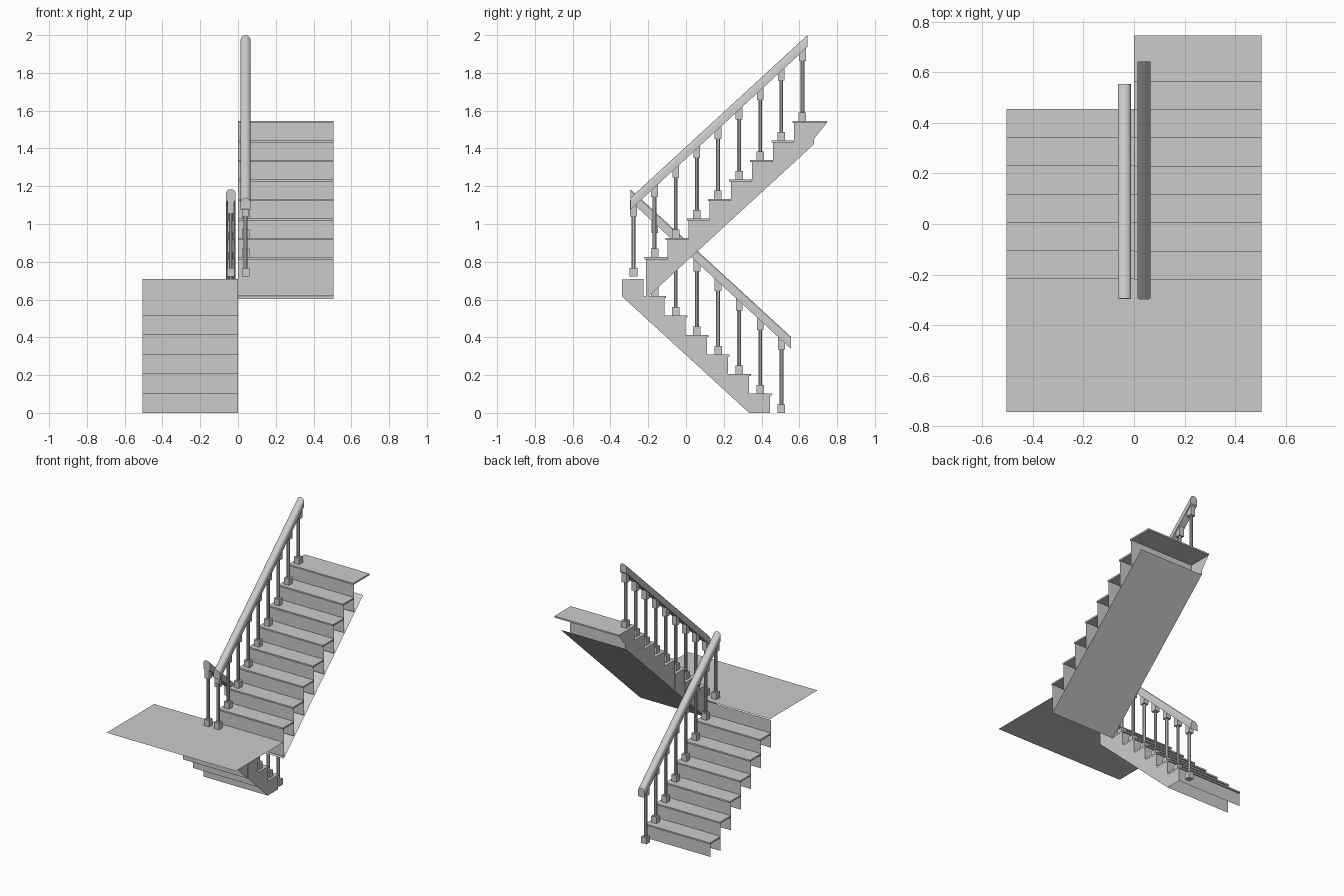
import bpy, math

if "Cube" in bpy.data.objects:
    bpy.data.objects.remove(bpy.data.objects["Cube"])

RISE, RUN = 0.103, 0.112     # one step
WIDTH, LAND_Z = 0.505, 0.721
THICK = 0.011                # tread thickness
SLOPE = RISE / RUN


def mesh(name, verts, faces):
    me = bpy.data.meshes.new(name)
    me.from_pydata(verts, [], faces)
    me.update()
    ob = bpy.data.objects.new(name, me)
    bpy.context.collection.objects.link(ob)
    return ob


def prism(name, ring_a, ring_b):
    """Closed solid between two matching rings."""
    n = len(ring_a)
    faces = [(i, (i + 1) % n, n + (i + 1) % n, n + i) for i in range(n)]
    faces += [tuple(reversed(range(n))), tuple(range(n, 2 * n))]
    return mesh(name, ring_a + ring_b, faces)


def box(name, x0, x1, y0, y1, z0, z1):
    ring = [(x0, y0), (x1, y0), (x1, y1), (x0, y1)]
    return prism(name, [(x, y, z0) for x, y in ring], [(x, y, z1) for x, y in ring])


def sheet(name, x0, x1, a, b):
    """Thin panel across x between two (y, z) points."""
    return mesh(name, [(x0, *a), (x1, *a), (x1, *b), (x0, *b)], [(0, 1, 2, 3)])


def flight(name, x0, x1, y0, z0, d, count, top_tread):
    """Treads, double-height risers; d is the climbing direction in y."""
    for i in range(count):
        nose, z = y0 + d * RUN * i, z0 + RISE * (i + 1)
        riser = nose + d * 0.009
        sheet(name + "_riser", x0, x1, (riser, max(0, z - 2 * RISE)), (riser, z - THICK))
        if i < count - 1 or top_tread:
            depth = top_tread if i == count - 1 else RUN + 0.009
            ya, yb = sorted((nose, nose + d * depth))
            box(name + "_tread", x0, x1, ya, yb, z - THICK, z)


def side_wall(name, x, y0, z0, d, count, tail):
    """Stepped inner wall; tail closes the outline at the top."""
    pts = []
    for i in range(count):
        y, z = y0 + d * (RUN * i + 0.009), z0 + RISE * i
        pts += [(y, max(0, z - THICK)), (y, z + RISE - THICK)]
    pts += tail
    mesh(name, [(x, *p) for p in pts], [tuple(range(len(pts)))])


def handrail(name, xc, ya, yb, za, zb):
    """Round-topped rail with plumb-cut ends; z is the underside."""
    r = 0.026
    prof = [(-r, 0), (r, 0)] + [(r * math.cos(t * math.pi / 10),
            0.037 + r * math.sin(t * math.pi / 10)) for t in range(11)]
    ob = prism(name, [(xc + x, ya, za + z) for x, z in prof],
               [(xc + x, yb, zb + z) for x, z in prof])
    bpy.context.view_layer.objects.active = ob
    ob.select_set(True)
    bpy.ops.object.shade_smooth_by_angle(angle=math.radians(35))
    ob.select_set(False)


def baluster(xc, y, z, top, d):
    """Square foot, slim shaft and square head cut to the rail slope."""
    box("baluster_foot", xc - .02, xc + .02, y - .02, y + .02, z, z + .045)
    ring = [(xc + .011 * math.cos((k + .5) * math.pi / 4),
             y + .011 * math.sin((k + .5) * math.pi / 4)) for k in range(8)]
    prism("baluster_shaft", [(*p, z + .045) for p in ring], [(*p, top - .045) for p in ring])
    h = .018
    ring = [(xc - h, y - h), (xc + h, y - h), (xc + h, y + h), (xc - h, y + h)]
    prism("baluster_head", [(*p, top - .05) for p in ring],
          [(*p, top + .004 + d * SLOPE * (p[1] - y)) for p in ring])


# Lower flight climbs towards the front, upper flight towards the back
LOW_Y, UP_Y = 0.455, -0.22
flight("lower", -WIDTH, 0, LOW_Y, 0, -1, 7, 0)
flight("upper", 0, WIDTH, UP_Y, LAND_Z, 1, 8, 0.968 - 0.002 - 0.784)

# Half landing
sheet("landing", -WIDTH, WIDTH, (-0.745, LAND_Z), (-0.215, LAND_Z))

# Inner walls
side_wall("lower_wall", -0.001, LOW_Y, 0, -1, 7,
          [(-0.34, 0.706), (-0.34, 0.618), (0.334, 0)])
side_wall("upper_wall", 0.001, UP_Y, LAND_Z, 1, 8,
          [(0.745, 1.534), (0.68, 1.455), (0.675, 1.42), (-0.211, 0.606)])

# Sloping underside of the upper flight
sheet("upper_soffit", 0, WIDTH, (-0.211, 0.604), (0.675, 1.42))

# Handrails
LX, UX = -0.038, 0.04
handrail("lower_handrail", LX, 0.555, -0.295, 0.340, 0.340 + 0.85 * SLOPE)
handrail("upper_handrail", UX, -0.295, 0.643, 1.937 - 0.938 * SLOPE, 1.937)

# Balusters, one per step plus one on the landing
for i in range(8):
    y = 0.505 - 0.1118 * i
    baluster(LX, y, RISE * i, 0.340 + (0.555 - y) * SLOPE, -1)
for i in range(9):
    y = -0.278 + 0.1118 * i
    baluster(UX, y, LAND_Z + RISE * i, 1.937 - (0.643 - y) * SLOPE, 1)
